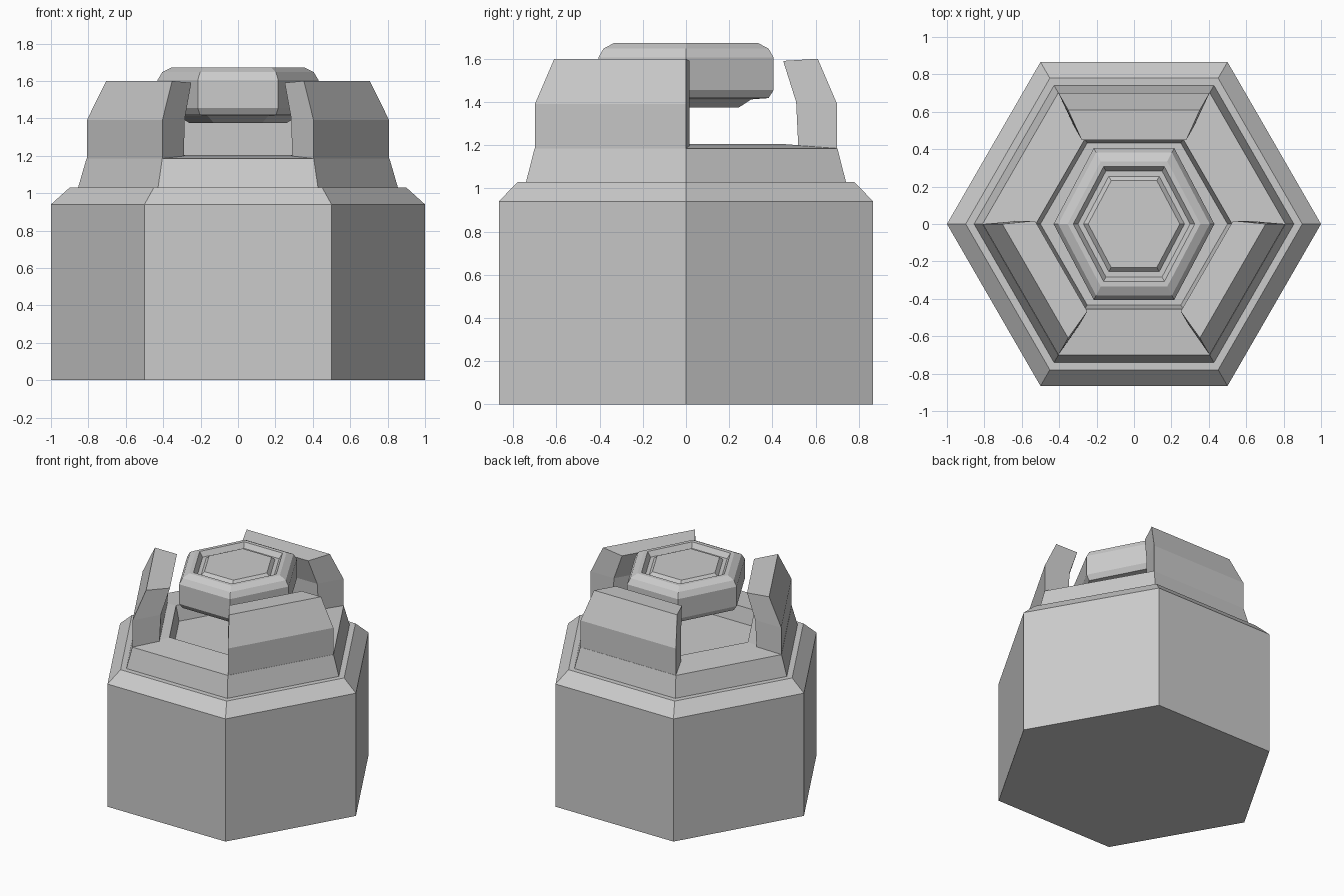
import bpy, bmesh
from math import cos, sin, tan, pi, radians

if "Cube" in bpy.data.objects:
    bpy.data.objects.remove(bpy.data.objects["Cube"])


def finish(bm, name):
    bmesh.ops.recalc_face_normals(bm, faces=bm.faces)
    mesh = bpy.data.meshes.new(name)
    bm.to_mesh(mesh)
    bm.free()
    obj = bpy.data.objects.new(name, mesh)
    bpy.context.collection.objects.link(obj)
    return obj


def hex_lathe(name, profile, y_scale=1.0):
    """Stack six-sided rings given as (corner radius, z), capped at both ends."""
    bm = bmesh.new()
    rings = [[bm.verts.new((r * cos(k * pi / 3), r * sin(k * pi / 3) * y_scale, z))
              for k in range(6)] for r, z in profile]
    for a, b in zip(rings, rings[1:]):
        for k in range(6):
            n = (k + 1) % 6
            bm.faces.new((a[k], a[n], b[n], b[k]))
    bm.faces.new(rings[0])
    bm.faces.new(rings[-1])
    return finish(bm, name)


def claw(name, angle):
    """Upright guard over one hexagon side, with bent outer and inner walls."""
    # level: outer distance, outer z, inner distance, inner z
    levels = [(0.70, 1.18, 0.52, 1.19),
              (0.70, 1.39, 0.51, 1.40),
              (0.61, 1.60, 0.45, 1.59)]
    ca, sa = cos(angle), sin(angle)
    bm = bmesh.new()

    def vert(d, side, z, extra):
        w = side * (d * tan(pi / 6) + extra)
        return bm.verts.new((d * ca - w * sa, d * sa + w * ca, z))

    rings = [[vert(do, -1, zo, 0), vert(do, 1, zo, 0),
              vert(di, 1, zi, 0.02), vert(di, -1, zi, 0.02)]
             for do, zo, di, zi in levels]
    for a, b in zip(rings, rings[1:]):
        for k in range(4):
            n = (k + 1) % 4
            bm.faces.new((a[k], a[n], b[n], b[k]))
    bm.faces.new(rings[0])
    bm.faces.new(rings[-1])
    return finish(bm, name)


# Hexagonal body with chamfered shoulder, collar and shallow pit
hex_lathe("pedestal_body", [
    (1.0, 0.0), (1.0, 0.94), (0.90, 1.03), (0.855, 1.03),
    (0.81, 1.185), (0.525, 1.205), (0.50, 1.09)])

# Three guards on alternating sides
for i, deg in enumerate((90, 210, 330)):
    claw(f"guard_claw_{i + 1}", radians(deg))

# Floating cap with a grooved top and stepped underside
hex_lathe("floating_cap", [
    (0.26, 1.375), (0.32, 1.412), (0.405, 1.418), (0.43, 1.455),
    (0.43, 1.605), (0.405, 1.647), (0.355, 1.672), (0.325, 1.672),
    (0.30, 1.635), (0.27, 1.635), (0.245, 1.66)], y_scale=1.09)
